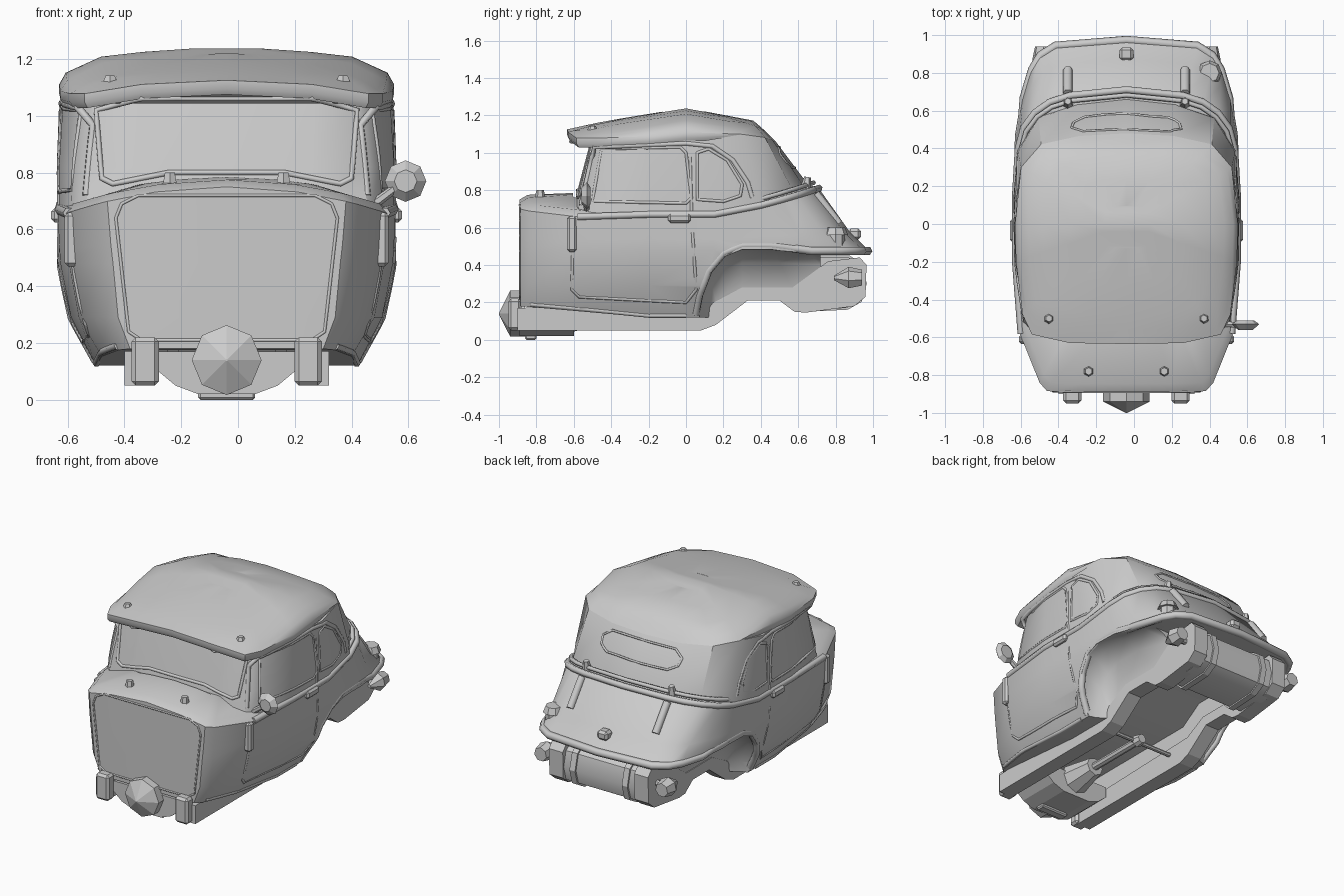
import bpy, bmesh, math
from mathutils import Vector
from mathutils.bvhtree import BVHTree

if "Cube" in bpy.data.objects:
    bpy.data.objects.remove(bpy.data.objects["Cube"])
TREES = []

def link(name, data):
    ob = bpy.data.objects.new(name, data)
    bpy.context.collection.objects.link(ob)
    return ob

def add(name, bm):
    bmesh.ops.recalc_face_normals(bm, faces=bm.faces)
    me = bpy.data.meshes.new(name)
    bm.to_mesh(me)
    bm.free()
    return link(name, me)

def interp(t, pts):
    for (a, u), (b, v) in zip(pts, pts[1:]):
        if t <= b:
            return u + (v - u) * (max(t, a) - a) / (b - a)
    return pts[-1][1]

def mix(a, b, t):
    return [(p[0] + (q[0] - p[0]) * t, p[1] + (q[1] - p[1]) * t) for p, q in zip(a, b)]

def skin(bm, rings):
    n = len(rings[0])
    for a, b in zip(rings, rings[1:]):
        for i in range(n):
            bm.faces.new((a[i], a[(i + 1) % n], b[(i + 1) % n], b[i]))

def loft(name, halves):
    """Skin symmetric rings, given as right-hand halves from front to back."""
    bm = bmesh.new()
    rings = [[bm.verts.new(p) for p in h + [(-x, y, z) for x, y, z in h[-2:0:-1]]] for h in halves]
    n = len(rings[0])
    skin(bm, rings)
    for r in (rings[0], rings[-1]):      # close each end with strips across
        for i in range(n // 2):
            bm.faces.new(list(dict.fromkeys((r[i], r[i + 1], r[(n - i - 1) % n], r[(n - i) % n]))))
    TREES.append(BVHTree.FromBMesh(bm))
    return add(name, bm)

def prism(name, *sections):
    """Solid through (x, yz outline) sections."""
    bm = bmesh.new()
    rings = [[bm.verts.new((x, y, z)) for y, z in yz] for x, yz in sections]
    skin(bm, rings)
    bm.faces.new(rings[0])
    bm.faces.new(rings[-1])
    return add(name, bm)

def box(name, c, size, bev=0.008):
    bm = bmesh.new()
    bmesh.ops.create_cube(bm, size=1)
    bmesh.ops.scale(bm, vec=size, verts=bm.verts)
    bmesh.ops.bevel(bm, geom=bm.edges[:], offset=bev, segments=1, affect='EDGES')
    bmesh.ops.translate(bm, vec=c, verts=bm.verts)
    return add(name, bm)

def cone(name, a, b, r1, r2, n=8):
    a, b = Vector(a), Vector(b)
    bm = bmesh.new()
    bmesh.ops.create_cone(bm, cap_ends=True, segments=n, radius1=r1, radius2=r2, depth=(b - a).length)
    ob = add(name, bm)
    ob.location = (a + b) / 2
    ob.rotation_euler = (b - a).to_track_quat('Z', 'Y').to_euler()

def tube(name, pts, r, closed=False):
    cu = bpy.data.curves.new(name, 'CURVE')
    cu.dimensions = '3D'
    cu.bevel_depth, cu.bevel_resolution, cu.use_fill_caps = r, 1, True
    sp = cu.splines.new('POLY')
    sp.points.add(len(pts) - 1)
    for q, p in zip(sp.points, pts):
        q.co = (*p, 1)
    sp.use_cyclic_u = closed
    link(name, cu)

def hug(pts, view, closed=False):
    """Project a 2D outline on the body, seen from 'x' (y,z), 'front' or 'back' (x,z)."""
    out, n = [], 5
    for a, b in zip(pts, pts[1:] + (pts[:1] if closed else [])):
        for k in range(n):
            u, v = (a[i] + (b[i] - a[i]) * k / n for i in (0, 1))
            o, d = {'x': ((3, u, v), (-1, 0, 0)), 'front': ((u, -3, v), (0, 1, 0)),
                    'back': ((u, 3, v), (0, -1, 0))}[view]
            hits = [h for h in (t.ray_cast(Vector(o), Vector(d)) for t in TREES) if h[0]]
            if hits:
                out.append(min(hits, key=lambda h: h[3])[0])
    return out

def sides(name, pts, r, closed=False):
    p = hug(pts, 'x', closed)
    for s, lab in ((1, 'right'), (-1, 'left')):
        tube(f'{name}_{lab}', [(s * (q[0] - .5 * r), q[1], q[2]) for q in p], r, closed)

# Lower body
belt = [(0, -.89), (.25, -.89), (.42, -.885), (.46, -.84), (.565, -.58), (.595, -.2),
        (.595, .15), (.58, .4), (.55, .51), (.49, .59), (.41, .645), (.3, .68), (0, .71)]
mid = [(0, -.89), (.25, -.89), (.4, -.885), (.445, -.84), (.555, -.58), (.585, -.2),
       (.595, .15), (.585, .48), (.55, .67), (.505, .82), (.46, .895), (.38, .945), (0, .975)]
low = [(0, -.89), (.22, -.89), (.34, -.885), (.38, -.84), (.44, -.58), (.46, -.2),
       (.46, .05), (.46, .4), (.46, .52), (.45, .6), (.4, .67), (.3, .7), (0, .72)]

def belt_z(x, y):
    return .75 - .29 * x * x if y < -.5 else .67 + .14 * max(0, (y - .15) / .56) ** 1.3

rings = [[(x, y, interp(y, [(-.89, .18), (-.2, .12)])) for x, y in low],
         [(x, y, .29) for x, y in mix(mid, low, .3)], [(x, y, .48) for x, y in mid],
         [(m[0], m[1], .48 + .3 * (belt_z(*b) - .48)) for m, b in zip(mix(mid, belt, .38), belt)]]
for f, up in ((1, 0), (.95, .025), (.68, .035)):
    rings.append([(f * x, f * y, belt_z(f * x, f * y) + up) for x, y in belt])
body = loft('lower_body', rings)

# Wheel arches, tank bay and hollow underside cut from the body
arch = [(.04, -.1), (.06, .2), (.12, .36), (.2, .46), (.3, .5), (.45, .5), (.65, .47), (1.2, .45), (1.2, -.1)]
well = [(.1, -.1), (.13, .17), (.16, .21), (.22, .25), (.3, .28), (.57, .28), (.72, .4), (1.2, .44), (1.2, -.1)]
kick = [(.06, -.1), (.06, .08), (.16, .1), (.33, .23), (.5, .23), (.58, .17), (.76, .17), (.76, -.1)]
cutters = [prism('cut', (s * .355, well), (s * .42, mix(arch, well, .4)), (s * .5, mix(arch, well, .1)), (s * .9, arch))
           for s in (1, -1)]
cutters += [prism('cut', (-.7, o), (.7, o)) for o in (kick, [(.72, -.1), (.72, .455), (1.2, .455), (1.2, -.1)])]
cave = [(-.84, -.1), (-.84, .3), (.1, .3), (.25, .4), (.74, .4), (.74, -.1)]
cutters.append(prism('cut', (-.27, cave), (.27, cave)))
for c in cutters:
    m = body.modifiers.new('cut', 'BOOLEAN')
    m.object, m.operation, m.solver = c, 'DIFFERENCE', 'EXACT'
bpy.context.view_layer.update()
body_mesh = bpy.data.meshes.new_from_object(body.evaluated_get(bpy.context.evaluated_depsgraph_get()))
body.modifiers.clear()
body.data = body_mesh
for c in cutters:
    bpy.data.objects.remove(c)

# Roof and cabin walls
edge = [(0, -.635), (.3, -.63), (.5, -.585), (.55, -.48), (.585, -.2), (.59, 0), (.558, .3), (.452, .422), (.25, .466), (0, .48)]

def roof_z(x, y):
    return (interp(y, [(-.635, 1.125), (-.43, 1.17), (0, 1.24), (.37, 1.17), (.48, 1.06)])
            - interp(x / .6, [(0, 0), (.33, .005), (.73, .03), (.95, .09), (1, .15)]))

roof = [[(f * x, f * y, roof_z(x, y) - (d if y < .25 else e)) for x, y in edge]
        for f, d, e in ((.92, .035, .06), (.98, .05, .03), (1, .03, .004))]
for f in (1, .96, .88, .75, .5, .2):
    roof.append([(f * x, f * y, roof_z(f * x, f * y)) for x, y in edge])
loft('roof', roof)
cab_a = [(0, -.62), (.3, -.615), (.5, -.59), (.55, -.53), (.59, -.2), (.59, .15), (.58, .4), (.48, .57), (.28, .66), (0, .69)]
cab_b = [(0, -.575), (.3, -.57), (.48, -.55), (.54, -.49), (.59, -.2), (.595, .15), (.575, .38), (.465, .56), (.26, .63), (0, .66)]
cab_c = [(0, -.51), (.3, -.505), (.46, -.49), (.52, -.43), (.575, -.2), (.585, .1)] + edge[6:]
loft('cabin', [[(x, y, .63) for x, y in cab_a], [(x, y, .82) for x, y in cab_b],
               [(x, y, roof_z(x, y) if y > .25 else 1.065) for x, y in cab_c]])

# Window, door and panel outlines
sides('door_window', [(-.5, .74), (-.45, 1.02), (-.03, 1.03), (.0, 1.0), (.03, .76), (0, .73)], .009, True)
sides('quarter_window', [(.06, .75), (.06, 1.0), (.12, 1.02), (.22, .96), (.3, .83), (.29, .77), (.2, .74)], .009, True)
sides('gutter', [(-.56, .72), (-.49, 1.03), (0, 1.05), (.14, 1.035), (.25, .96), (.33, .84), (.36, .74)], .014)
sides('door_post', [(.03, .68), (.02, 1.05)], .01)
sides('door_outline', [(-.6, .65), (-.61, .27), (-.57, .23), (0, .2), (.055, .27), (.03, .65)], .009)
sides('sill', [(-.83, .19), (-.55, .165), (-.2, .13), (.05, .13)], .014)
for name, top, low_z, r, view in (
        ('windscreen_frame', [(.46, 1.02), (.3, 1.06)], [(.2, .8), (.4, .76), (.44, .78)], .01, 'front'),
        ('front_panel_frame', [(.39, .64), (.37, .69), (.31, .72)], [(.3, .21), (.345, .24)], .006, 'front'),
        ('rear_window_frame', [(.29, .99), (.23, 1.03)], [(.22, .92), (.28, .95)], .007, 'back')):
    half = top[::-1] + low_z[::-1]
    tube(name, hug(half + [(-x, z) for x, z in half[::-1]], view, True), r, True)

# Belt mouldings and rear fender lip
rear = [(x * .985, y, belt_z(x, y)) for x, y in belt[4:]]
mirror_path = lambda h: h + [(-x, y, z) for x, y, z in h[-2::-1]]
tube('belt_moulding', mirror_path(rear), .02)
tube('top_moulding', mirror_path([(x * .98, y * .96, z + .03) for x, y, z in rear[3:]]), .013)
lip = [(p[0] - .018, p[1], p[2]) for p in hug([(.05, .14), (.07, .24), (.12, .37), (.2, .465), (.3, .505), (.45, .505), (.6, .485)], 'x')]
tube('fender_lip', mirror_path(lip + [(x * .985, y * .997, .475) for x, y in mid[8:]]), .024)

# Chassis, tank and drive line
rail = [(-.9, .05), (.08, .05), (.16, .08), (.33, .21), (.5, .21), (.58, .15), (.64, .145), (.9, .18), (.96, .23),
        (.965, .4), (.93, .44), (.76, .42), (.57, .28), (.3, .28), (.15, .2), (-.9, .17)]
tank = [(.62, .2), (.66, .16), (.86, .17), (.93, .21), (.955, .3), (.93, .4), (.87, .44), (.66, .44), (.62, .4)]
strap = [(.79 + (y - .79) * 1.07, .3 + (z - .3) * 1.07) for y, z in tank]
prism('fuel_tank', (-.3, tank), (.3, tank))
for s, lab in ((1, 'right'), (-1, 'left')):
    prism('rail_' + lab, (s * .26, rail), (s * .36, rail))
    box('rail_end_' + lab, (s * .287, -.915, .135), (.096, .07, .17), .015)
    prism('tank_strap_' + lab, (s * .17, strap), (s * .21, strap))
    cone('tail_light_' + lab, (s * .44, .87, .33), (s * .44, .94, .33), .06, .045, 7)
    cone('tail_light_shell_' + lab, (s * .44, .79, .33), (s * .44, .87, .33), .012, .06, 7)
    cone('tail_light_arm_' + lab, (s * .34, .87, .33), (s * .43, .87, .33), .02, .02)
    tube('lid_hinge_' + lab, hug([(s * .31, .78), (s * .31, .62), (s * .31, .62)], 'back'), .026)
    cone('top_catch_' + lab, (s * .31, .64, .81), (s * .31, .65, .87), .03, .018, 6)
    cone('roof_stud_' + lab, (s * .41, -.5, 1.1), (s * .41, -.5, 1.142), .038, .018, 6)
    cone('cowl_stud_' + lab, (s * .2, -.78, .74), (s * .2, -.78, .80), .032, .02, 6)
    box('signal_arm_' + lab, (s * .54, -.61, .565), (.06, .05, .19), .012)
    box('door_handle_' + lab, (s * .6, -.035, .65), (.035, .12, .05), .012)
pan = [(.24, .17), (.24, .1), (.18, .05), (.1, .02), (-.1, .02), (-.18, .05), (-.24, .1), (-.24, .17)]
prism('bell_housing', (.6, pan), (.89, pan)).rotation_euler.z = -math.pi / 2
cone('clutch_disc', (0, -.86, .14), (0, -.94, .14), .123, .123)
cone('clutch_nose', (0, -.94, .14), (0, -1, .14), .123, .004)
box('drain_plate', (0, -.83, .02), (.2, .06, .04))
cone('gearbox', (0, -.62, .14), (0, -.42, .15), .1, .06)
cone('drive_shaft', (0, -.42, .15), (0, .0, .15), .025, .025)
cone('shaft_joint', (0, -.02, .15), (0, .03, .15), .04, .03)
cone('cross_bar', (-.28, -.02, .15), (.28, -.02, .15), .014, .014)

# Filler cap, plate lamp and the single mirror
cone('filler_neck', (.44, .8, .48), (.44, .8, .57), .05, .05)
cone('filler_cap', (.44, .8, .56), (.44, .8, .6), .066, .05)
box('plate_lamp', (0, .9, .565), (.075, .07, .06), .015)
cone('mirror_head', (.63, -.53, .77), (.63, -.56, .77), .073, .04)
cone('mirror_back', (.63, -.51, .77), (.63, -.53, .77), .045, .073)
cone('mirror_arm', (.52, -.53, .69), (.6, -.535, .75), .018, .015, 6)

# Shift the body so the mirror side balances, and smooth the pressed panels
bpy.ops.object.select_all(action='DESELECT')
for ob in list(bpy.context.scene.objects):
    ob.location.x -= .04
    if ob.name in ('lower_body', 'cabin', 'roof', 'fuel_tank'):
        ob.select_set(True)
        bpy.context.view_layer.objects.active = ob
bpy.ops.object.shade_smooth_by_angle(angle=math.radians(38))
